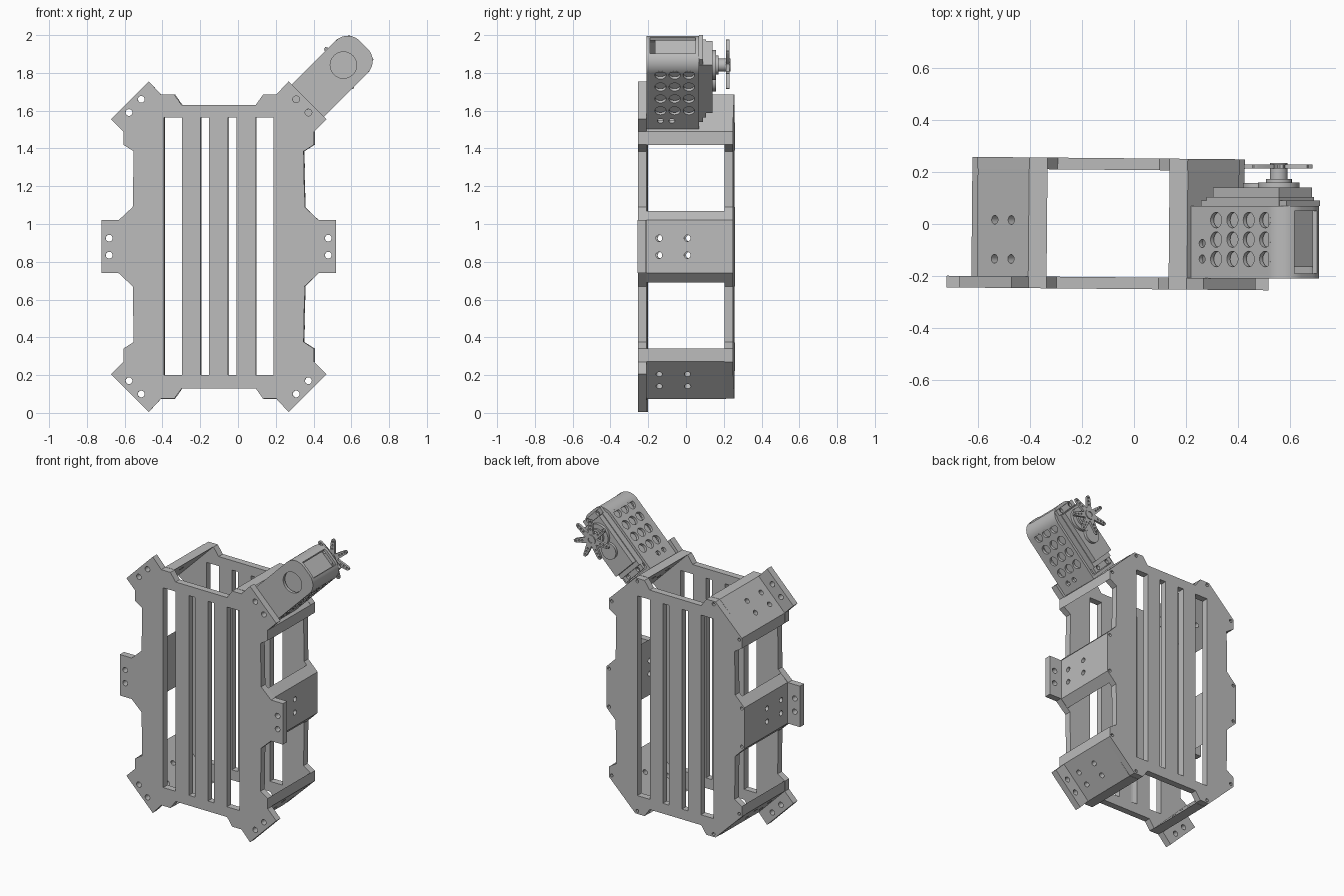
import bpy, bmesh
from math import sin, cos, pi, radians
from mathutils import Vector, Matrix

cube = bpy.data.objects.get("Cube")
if cube:
    bpy.data.objects.remove(cube)

grey = bpy.data.materials.new("plain grey")
grey.use_nodes = True
grey.diffuse_color = (0.5, 0.5, 0.5, 1)
grey.node_tree.nodes["Principled BSDF"].inputs["Base Color"].default_value = (0.5, 0.5, 0.5, 1)

parts = []
BACK = Vector((0, 1, 0))


def circle(x, y, r, n=24):
    return [(x + r * cos(2 * pi * i / n), y + r * sin(2 * pi * i / n)) for i in range(n)]


def rect(x0, x1, y0, y1):
    return [(x0, y0), (x1, y0), (x1, y1), (x0, y1)]


def frame(origin, a, b):
    m = Matrix((a, b, a.cross(b))).transposed().to_4x4()
    m.translation = origin
    return m


def plate(name, loops, depth, matrix, flare=0):
    """Flat sheet from an outline and its holes; the outer face lies on the frame's plane."""
    curve = bpy.data.curves.new(name, 'CURVE')
    curve.dimensions = '2D'
    curve.fill_mode = 'BOTH'
    curve.extrude = depth / 2
    for loop in loops:
        spline = curve.splines.new('POLY')
        spline.points.add(len(loop) - 1)
        for p, (x, y) in zip(spline.points, loop):
            p.co = (x, y, 0, 1)
        spline.use_cyclic_u = True
    temp = bpy.data.objects.new(name + "_temp", curve)
    bpy.context.scene.collection.objects.link(temp)
    graph = bpy.context.evaluated_depsgraph_get()
    mesh = bpy.data.meshes.new_from_object(temp.evaluated_get(graph))
    bpy.data.objects.remove(temp)
    bpy.data.curves.remove(curve)
    bm = bmesh.new()
    bm.from_mesh(mesh)
    bmesh.ops.remove_doubles(bm, verts=bm.verts, dist=1e-5)
    edge = max(v.co.x for v in bm.verts)
    for v in bm.verts:
        v.co.z -= depth / 2
        # mitred ends: the inner face is longer than the outer one
        if flare and v.co.z < -depth / 2 and abs(v.co.x) > edge - 0.001:
            v.co.x += flare if v.co.x > 0 else -flare
    bmesh.ops.recalc_face_normals(bm, faces=bm.faces)
    bm.to_mesh(mesh)
    bm.free()
    mesh.materials.clear()
    mesh.materials.append(grey)
    obj = bpy.data.objects.new(name, mesh)
    obj.matrix_world = matrix
    bpy.context.scene.collection.objects.link(obj)
    parts.append(obj)
    return obj


# Body frame, turned very slightly about the vertical
turn = Matrix.Translation((-0.1, 0, 0.88)) @ Matrix.Rotation(-0.009, 4, 'Z')
RIGHT, UP = Vector((1, 0, 0)), Vector((0, 0, 1))


def four_way(quarter):
    back = quarter[::-1]
    return (quarter + [(-x, y) for x, y in back] + [(-x, -y) for x, y in quarter]
            + [(x, -y) for x, y in back])


def signs(points):
    return [(sx * x, sy * y) for x, y in points for sx in (1, -1) for sy in (1, -1)]


slots = [rect(*sorted((s * a, s * b)), -0.68, 0.685)
         for s in (1, -1) for a, b in ((0.05, 0.095), (0.195, 0.29))]

# Front plate with mounting tabs
shoulder = [(0.455, 0.21), (0.45, 0.505), (0.505, 0.54), (0.505, 0.61)]
crown = [(0.305, 0.805), (0.235, 0.805), (0.196, 0.75)]
front = four_way([(0.62, 0.14), (0.53, 0.14)] + shoulder + [(0.57, 0.675), (0.37, 0.875)] + crown)
tab_holes = [circle(x, y, 0.018) for x, y in signs([(0.41, 0.78), (0.475, 0.71), (0.58, 0.045)])]
plate("front_plate", [front] + slots + tab_holes, 0.045,
      turn @ frame(Vector((0, -0.25, 0)), RIGHT, UP))

# Back plate without tabs
rear = four_way([(0.525, 0.14)] + shoulder + crown)
pins = [circle(x, y, 0.011, 12) for x, y in signs([(0.485, 0.595), (0.29, 0.785), (0.505, 0.13)])]
plate("back_plate", [rear] + slots + pins, 0.045,
      turn @ frame(Vector((0, 0.209, 0)), RIGHT, UP))

# Six identical mounting brackets between the plates
bracket = [rect(-0.14, 0.14, -0.205, 0.209)]
bracket += [circle(s, y, 0.017) for s in (-0.045, 0.045) for y in (-0.138, 0.012)]
for side, label in ((1, "left"), (-1, "right")):
    for level, place in ((1, "upper"), (0, "middle"), (-1, "lower")):
        out = Vector((side, 0, level)).normalized()
        spot = Vector((side * 0.405, 0, level * 0.7075)) if level else Vector((side * 0.525, 0, 0))
        plate(f"{place}_{label}_bracket", bracket, 0.05,
              turn @ frame(spot, BACK.cross(out), BACK), flare=0.05)

# Servo arm frame, pointing up and outwards from the upper left bracket
ROOT = Vector((0.305, 0, 1.588))
U, V = Vector((1, 0, 1)).normalized(), Vector((-1, 0, 1)).normalized()
SHAFT = 0.358


def arm_part(name, loops, y0, y1):
    return plate(name, loops, y1 - y0, frame(ROOT + BACK * y0, U, V))


def arc(radius, start, end, sign, n=10):
    steps = [radians(start + (end - start) * i / n) for i in range(n + 1)]
    return [(0.42 + radius * cos(t), sign * (0.03 + radius * sin(t))) for t in steps]


# Arm shell: front face, base, rounded corners, perforated sides and rear rim
face = [(0, -0.12)] + arc(0.09, 90, 0, -1) + arc(0.09, 0, 90, 1) + [(0, 0.12)]
arm_part("arm_front", [face, circle(SHAFT, 0, 0.07, 32)], -0.21, -0.19)
arm_part("arm_base", [rect(0, 0.02, -0.12, 0.12)], -0.19, 0.07)
rim = (arc(0.09, 90, 0, -1) + arc(0.09, 0, 90, 1)
       + arc(0.072, 90, 0, 1) + arc(0.072, 0, 90, -1))
arm_part("arm_rear_rim", [rim], 0.05, 0.07)
for sign, label in ((1, "upper"), (-1, "lower")):
    arm_part(f"arm_{label}_corner", [arc(0.09, 90, 20, sign) + arc(0.072, 20, 90, sign)], -0.19, 0.07)
    wall = [rect(*sorted((0, sign * 0.42)), -0.19, 0.07)]
    wall += [circle(sign * (0.136 + 0.089 * i), y, 0.03)
             for i in range(4) for y in (-0.135, -0.06, 0.015)]
    wall += [circle(sign * 0.06, y, 0.016) for y in (-0.135, -0.075)]
    out = V * sign
    plate(f"arm_{label}_wall", wall, 0.018, frame(ROOT + out * 0.12, BACK.cross(out), BACK))

# Servo motor: body, ears, stepped gear cover
arm_part("servo_body", [rect(0.06, 0.455, -0.095, 0.095)], -0.165, 0.105)
ear_holes = [circle(u, v, 0.014, 16) for u in (0.045, 0.474) for v in (-0.05, 0.05)]
arm_part("servo_ears", [rect(0.025, 0.492, -0.092, 0.092)] + ear_holes, 0.07, 0.09)
arm_part("servo_cover", [rect(0.09, 0.45, -0.09, 0.09)], 0.105, 0.14)
arm_part("gear_cover_large", [circle(SHAFT, 0, 0.08, 32)], 0.14, 0.16)
arm_part("gear_cover_small", [circle(0.24, 0, 0.055, 32)], 0.14, 0.158)
arm_part("shaft_collar", [circle(SHAFT, 0, 0.05, 32)], 0.16, 0.173)
arm_part("output_shaft", [circle(SHAFT, 0, 0.034)], 0.173, 0.215)

# Star shaped horn with perforated arms
star, dots = [], []
for i in range(7):
    t = radians(-62) + 2 * pi * i / 7
    for r, w in ((0.042, -0.019), (0.122, -0.013), (0.135, -0.006),
                 (0.135, 0.006), (0.122, 0.013), (0.042, 0.019)):
        star.append((SHAFT + r * cos(t) - w * sin(t), r * sin(t) + w * cos(t)))
    dots += [circle(SHAFT + r * cos(t), r * sin(t), 0.006, 10) for r in (0.07, 0.094, 0.118)]
arm_part("servo_horn", [star] + dots, 0.213, 0.229)
arm_part("horn_hub", [circle(SHAFT, 0, 0.034), circle(SHAFT, 0, 0.018)], 0.205, 0.235)

# Smooth the round edges only
bpy.ops.object.select_all(action='DESELECT')
for obj in parts:
    obj.select_set(True)
bpy.context.view_layer.objects.active = parts[0]
bpy.ops.object.shade_smooth_by_angle(angle=radians(30))
